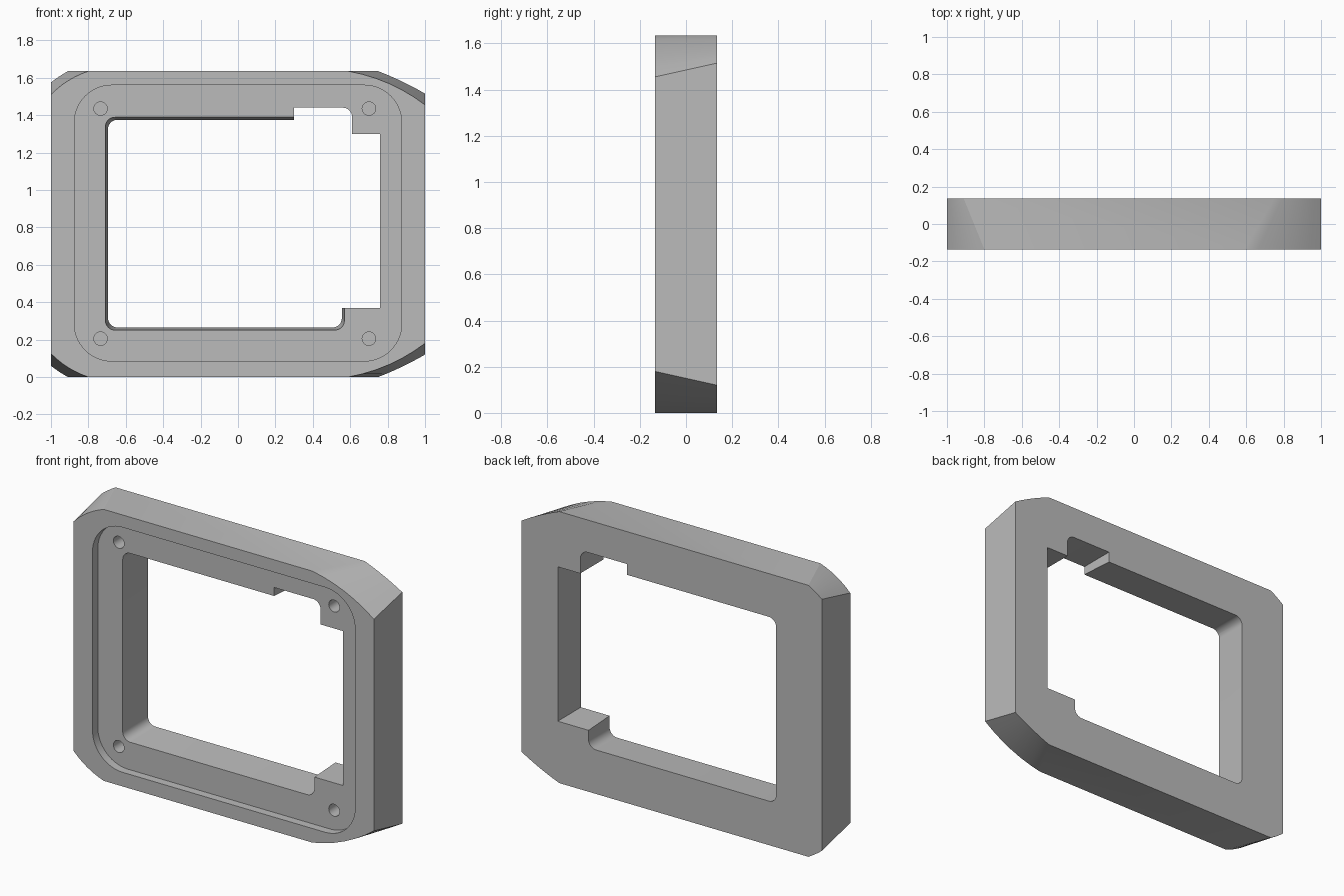
import bpy, bmesh, math
from mathutils import Vector

if "Cube" in bpy.data.objects:
    bpy.data.objects.remove(bpy.data.objects["Cube"], do_unlink=True)

W, H, D = 1.0, 1.635, 0.135   # half width, height, half depth

grey = bpy.data.materials.new("plain_grey")
grey.use_nodes = True
colour = (0.5, 0.5, 0.5, 1)
grey.diffuse_color = colour
grey.node_tree.nodes["Principled BSDF"].inputs["Base Color"].default_value = colour


def loft(name, front, back, y0, y1):
    """Solid between two matching xz outlines."""
    bm = bmesh.new()
    a = [bm.verts.new((x, y0, z)) for x, z in front]
    b = [bm.verts.new((x, y1, z)) for x, z in back]
    bm.faces.new(a)
    bm.faces.new(b[::-1])
    n = len(a)
    for i in range(n):
        j = (i + 1) % n
        bm.faces.new((a[i], b[i], b[j], a[j]))
    bmesh.ops.recalc_face_normals(bm, faces=bm.faces)
    mesh = bpy.data.meshes.new(name)
    bm.to_mesh(mesh)
    bm.free()
    mesh.materials.append(grey)
    obj = bpy.data.objects.new(name, mesh)
    bpy.context.collection.objects.link(obj)
    return obj


def rounded(corners, steps=8):
    """Outline from (x, z, radius) corners; square corners use radius 0."""
    pts = []
    for i, (x, z, r) in enumerate(corners):
        p = Vector((x, z))
        if r == 0:
            pts.append(p)
            continue
        u = (Vector(corners[i - 1][:2]) - p).normalized()
        v = (Vector(corners[(i + 1) % len(corners)][:2]) - p).normalized()
        c = p + (u + v) * r
        for k in range(steps + 1):
            t = k / steps * math.pi / 2
            pts.append(c - v * r * math.cos(t) - u * r * math.sin(t))
    return pts


def body_outline(left, right, bow, steps=6):
    """Outer outline with bowed corner cuts, given as (width, height)."""
    pts = []
    for sx, sz in ((-1, 0), (1, 0), (1, 1), (-1, 1)):
        w, h = right if sx > 0 else left
        side, flat = (sx * W, h), (sx * (W - w), 0)
        arc = []
        for k in range(steps + 1):
            t = k / steps
            lift = 4 * bow * t * (1 - t)
            x = side[0] + (flat[0] - side[0]) * t + sx * lift * h
            z = side[1] + (flat[1] - side[1]) * t - lift * w
            arc.append((x, H - z if sz else z))
        pts += arc if (sx < 0) == (sz == 0) else arc[::-1]
    return pts


def opening(g):
    """Central opening; g is the draft of the tapered walls."""
    return rounded([
        (-0.695 - g, 0.265 - g, 0.05), (0.555 + g, 0.265 - g, 0.05),
        (0.555 + g, 0.37, 0), (0.76, 0.37, 0), (0.76, 1.30, 0),
        (0.61, 1.30, 0), (0.61, 1.44, 0.05), (0.30, 1.44, 0),
        (0.30, 1.375 + g, 0), (-0.695 - g, 1.375 + g, 0.05)])


# Outer body with slanted corner cuts
frame = loft("bezel_frame", body_outline((0.20, 0.125), (0.41, 0.18), 0.06),
             body_outline((0.09, 0.06), (0.25, 0.12), 0.02), -D, D)

# Front recess, tapered opening and blind screw holes
E = 0.875
recess = rounded([(-E, 0.085, 0.2), (E, 0.085, 0.2), (E, 1.56, 0.2), (-E, 1.56, 0.2)], 14)
cutters = [loft("recess_cutter", recess, recess, -D - 0.1, -D + 0.05),
           loft("opening_cutter", opening(0.015), opening(0), -D + 0.03, D + 0.001)]
for x in (-0.735, 0.70):
    for z in (0.205, 1.435):
        ring = [(x + 0.036 * math.cos(k * math.pi / 12), z + 0.036 * math.sin(k * math.pi / 12))
                for k in range(24)]
        cutters.append(loft("screw_hole_cutter", ring, ring, -D, 0.03))

bpy.ops.object.select_all(action="DESELECT")
frame.select_set(True)
bpy.context.view_layer.objects.active = frame
for c in cutters:
    mod = frame.modifiers.new(c.name, "BOOLEAN")
    mod.operation = "DIFFERENCE"
    mod.solver = "EXACT"
    mod.object = c
    bpy.ops.object.modifier_apply(modifier=mod.name)
    bpy.data.objects.remove(c, do_unlink=True)
bpy.ops.object.shade_smooth_by_angle(angle=math.radians(25))
